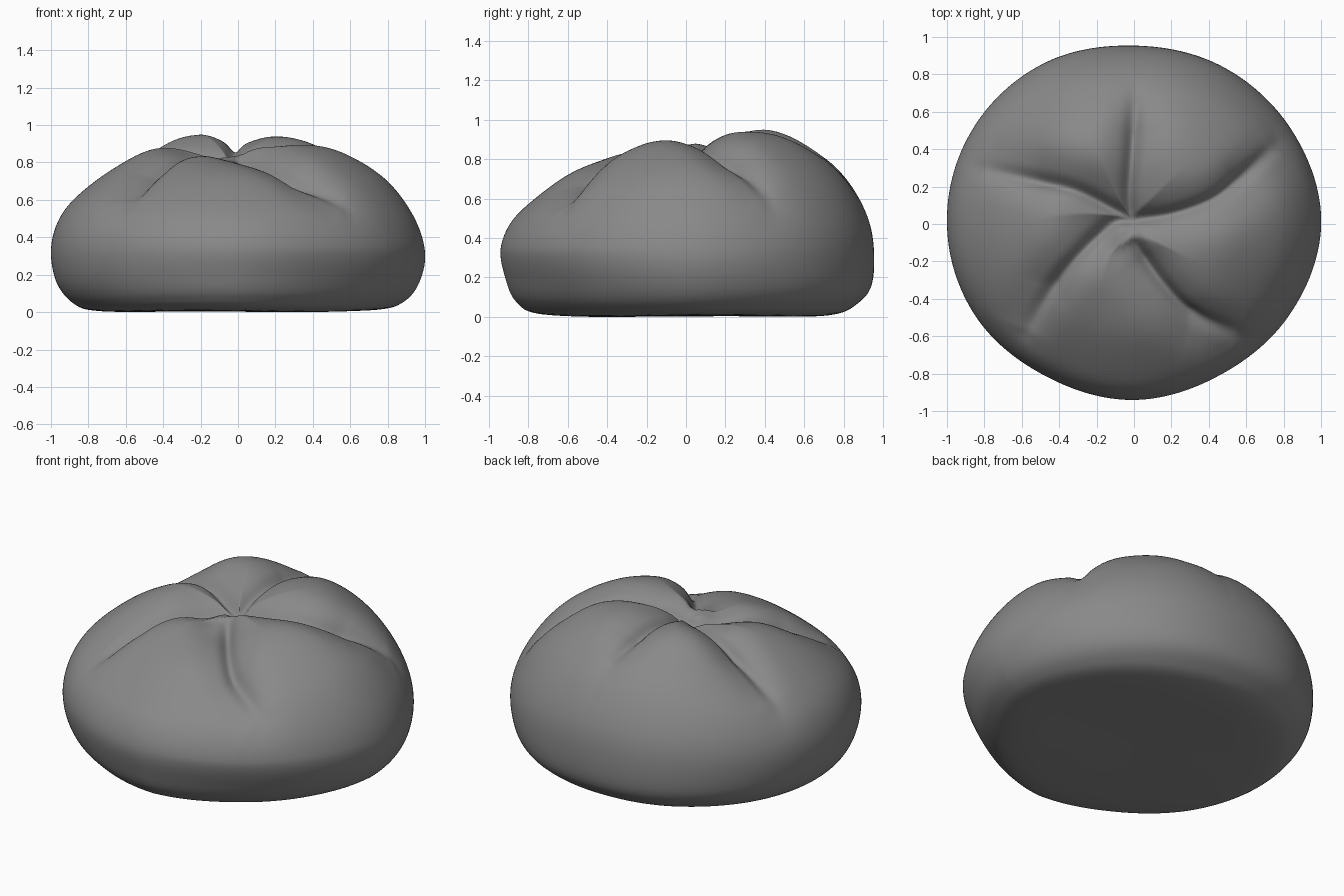
import bpy, bmesh
from math import sin, cos, pi, exp
from mathutils import Vector

if "Cube" in bpy.data.objects:
    bpy.data.objects.remove(bpy.data.objects["Cube"])

NA, SUB = 256, 9   # angular steps, ring steps per profile span

# Outline radius every 30 degrees, starting at +x
OUTLINE = [1.0, .98, .96, .945, .98, 1.0, 1.0, .98, .94, .94, .93, .965]

# Profiles (radius fraction, height) from crown to underside, one per direction
PROFILES = {
    'right': [(0, .88), (.22, .92), (.42, .915), (.6, .85), (.8, .71), (.94, .52),
              (1, .33), (.97, .17), (.89, .065), (.75, .02), (.4, .015), (0, .02)],
    'back': [(0, .88), (.2, .94), (.4, .96), (.6, .915), (.8, .78), (.93, .61),
             (1, .42), (1, .19), (.92, .08), (.77, .022), (.4, .015), (0, .02)],
    'left': [(0, .88), (.22, .89), (.45, .885), (.67, .775), (.86, .63), (.96, .5),
             (1, .34), (.97, .17), (.88, .06), (.75, .02), (.4, .015), (0, .02)],
    'front': [(0, .88), (.2, .85), (.42, .815), (.63, .735), (.84, .59), (.95, .48),
              (1, .35), (.975, .21), (.92, .09), (.8, .025), (.45, .012), (0, .02)],
}

# Pinwheel creases seen from above
CREASES = [
    [(-.02, .06), (-.03, .2), (-.01, .45), (.01, .72)],
    [(-.02, .03), (.22, .06), (.45, .14), (.6, .25), (.76, .42)],
    [(-.01, -.08), (.03, -.15), (.17, -.35), (.34, -.52), (.57, -.6)],
    [(-.02, .03), (-.13, .01), (-.32, -.17), (-.47, -.36), (-.58, -.58)],
    [(-.02, .04), (-.12, .09), (-.34, .2), (-.55, .25), (-.82, .3)],
]

# Local swells of the lobes: x, y, height, spread
PUFFS = [(-.34, .42, .04, .2), (.3, .38, .008, .2), (-.13, -.12, -.03, .1), (.05, -.12, .03, .12)]


def catmull(p0, p1, p2, p3, t):
    return .5 * (2 * p1 + (p2 - p0) * t + (2 * p0 - 5 * p1 + 4 * p2 - p3) * t * t
                 + (3 * p1 - p0 - 3 * p2 + p3) * t ** 3)


def resample(pts, n):
    pts = [Vector(p) for p in pts]
    out = []
    for i in range(len(pts) - 1):
        a, d = pts[max(i - 1, 0)], pts[min(i + 2, len(pts) - 1)]
        out += [catmull(a, pts[i], pts[i + 1], d, k / n) for k in range(n)]
    return out + [pts[-1]]


def outline(a):
    u = a / (2 * pi) * 12
    i = int(u)
    return catmull(*[OUTLINE[(i + k) % 12] for k in (-1, 0, 1, 2)], u - i)


curves = {k: resample(v, SUB) for k, v in PROFILES.items()}
paths = [resample(c, 5) for c in CREASES]


def crease_depth(p):
    best = .09 * exp(-(p - Vector((-.03, .04))).length_squared / .008)   # hollow hub
    for m, path in enumerate(paths):
        n = len(path) - 1
        dist, where, side = 9, 0, 1
        for i in range(n):
            a, b = path[i], path[i + 1]
            ab = b - a
            t = max(0, min(1, (p - a).dot(ab) / ab.length_squared))
            off = p - (a + ab * t)
            if off.length < dist:
                dist, where = off.length, (i + t) / n
                side = ab.x * off.y - ab.y * off.x
        # left flank is steeper than the right one
        wide = .11 if side > 0 else .14
        fade = min(1, (1 - where) / .25) * .8 + .2
        if m == 2:   # the front right crease starts shallow
            fade *= min(1, .35 + where * 2)
        best = max(best, fade * (.045 * exp(-(dist / .04) ** 2) + .065 * exp(-(dist / wide) ** 2)))
    return best


def surface(a, j):
    c, s = cos(a), sin(a)
    w = {'right': max(c, 0) ** 2, 'left': max(-c, 0) ** 2,
         'back': max(s, 0) ** 2, 'front': max(-s, 0) ** 2}
    q = Vector((0, 0))
    for k, f in w.items():
        q += curves[k][j] * f
    r = q.x * outline(a)
    # base tucks in a little at the front right
    r *= 1 - .05 * max(0, -2 * s * c) * (c > 0) * max(0, 1 - q.y / .35)
    p = Vector((r * c, r * s, q.y))
    if j <= 6 * SUB:
        for x, y, h, spread in PUFFS:
            p.z += h * exp(-(p.xy - Vector((x, y))).length_squared / spread ** 2)
        inward = (Vector((0, 0, .1)) - p).normalized()
        p += inward * crease_depth(p.xy) * max(0, min(1, (q.y - .42) / .15))
    # slightly uneven base
    p.z += .006 * sin(3 * a + 1) * q.x * max(0, 1 - q.y / .2)
    return p


# Bread roll body
bm = bmesh.new()
last = len(curves['front']) - 1
top = bm.verts.new(surface(0, 0))
bottom = bm.verts.new(surface(0, last))
rings = [[bm.verts.new(surface(2 * pi * i / NA, j)) for i in range(NA)] for j in range(1, last)]
for i in range(NA):
    k = (i + 1) % NA
    bm.faces.new((top, rings[0][i], rings[0][k]))
    bm.faces.new((bottom, rings[-1][k], rings[-1][i]))
    for r0, r1 in zip(rings, rings[1:]):
        bm.faces.new((r0[i], r1[i], r1[k], r0[k]))
low = min(v.co.z for v in bm.verts)
for v in bm.verts:
    v.co.z -= low
for f in bm.faces:
    f.smooth = True
bmesh.ops.recalc_face_normals(bm, faces=bm.faces)
mesh = bpy.data.meshes.new('bread_roll')
bm.to_mesh(mesh)
bm.free()
crust = bpy.data.materials.new('crust')
crust.diffuse_color = (.25, .25, .25, 1)
crust.use_nodes = True
crust.node_tree.nodes["Principled BSDF"].inputs["Base Color"].default_value = crust.diffuse_color
mesh.materials.append(crust)
bpy.context.collection.objects.link(bpy.data.objects.new('bread_roll', mesh))
